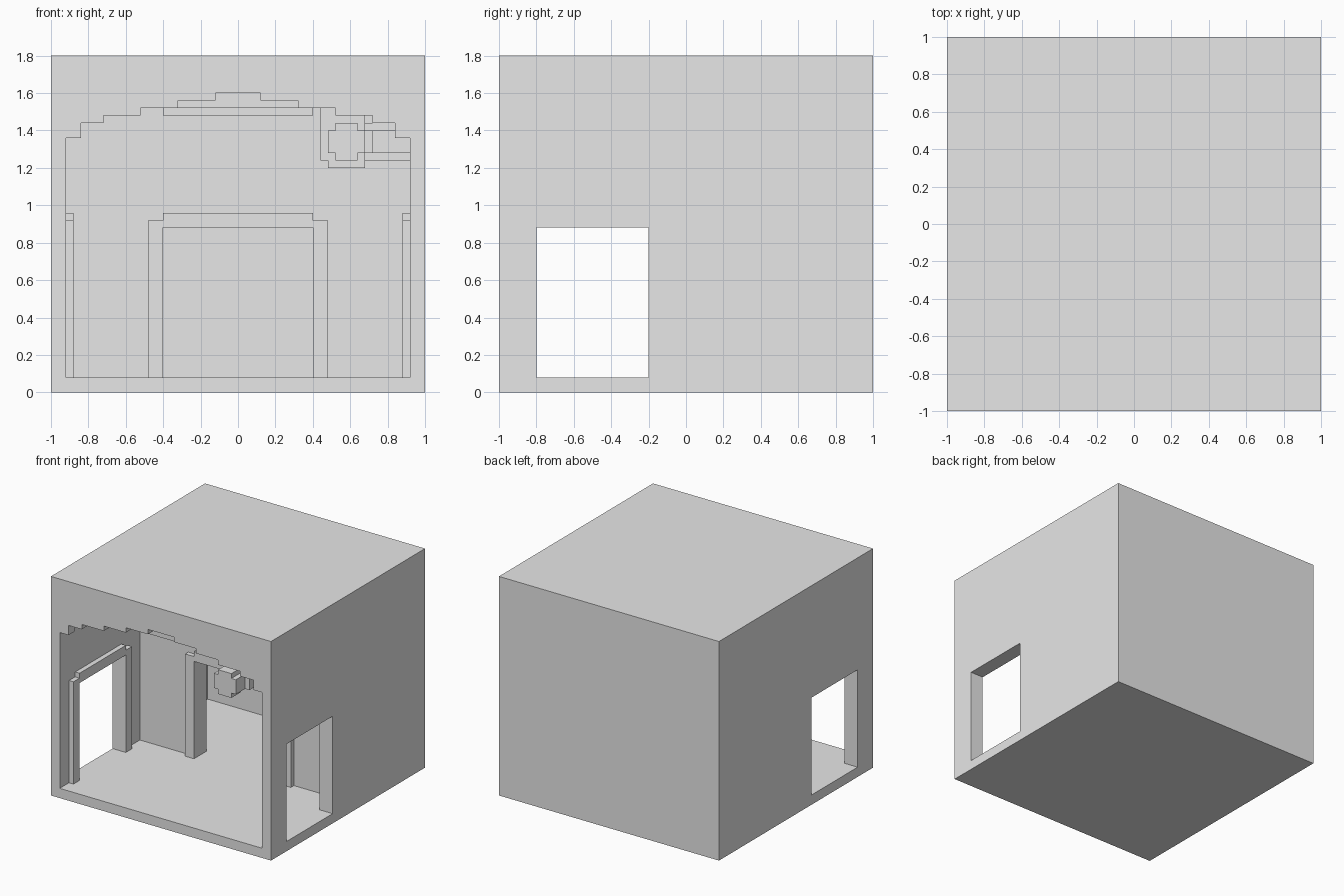
import bpy
import bmesh
from mathutils import Vector

old = bpy.data.objects.get("Cube")
if old:
    bpy.data.objects.remove(old, do_unlink=True)

plaster = bpy.data.materials.new("light_grey_plaster")
plaster.use_nodes = True
plaster.diffuse_color = (0.8, 0.8, 0.8, 1)
plaster.node_tree.nodes["Principled BSDF"].inputs["Base Color"].default_value = (0.8, 0.8, 0.8, 1)


def prism(name, profile, start, end, axis="y"):
    """Extrude an outline of (across, up) points along the x or y axis."""
    def place(u, z, d):
        return Vector((u, d, z)) if axis == "y" else Vector((d, u, z))
    bm = bmesh.new()
    face = bm.faces.new([bm.verts.new(place(u, z, start)) for u, z in profile])
    grown = bmesh.ops.extrude_face_region(bm, geom=[face])
    verts = [g for g in grown["geom"] if isinstance(g, bmesh.types.BMVert)]
    shift = place(0, 0, end) - place(0, 0, start)
    bmesh.ops.translate(bm, verts=verts, vec=shift)
    bmesh.ops.recalc_face_normals(bm, faces=bm.faces)
    mesh = bpy.data.meshes.new(name)
    bm.to_mesh(mesh)
    bm.free()
    mesh.materials.append(plaster)
    obj = bpy.data.objects.new(name, mesh)
    bpy.context.collection.objects.link(obj)
    return obj


def rect(u0, u1, z0, z1):
    return [(u0, z0), (u1, z0), (u1, z1), (u0, z1)]


def notched(u0, u1, z0, z1, n=0.04):
    """Square outline with a small step cut from every corner."""
    return [(u0 + n, z0), (u1 - n, z0), (u1 - n, z0 + n), (u1, z0 + n),
            (u1, z1 - n), (u1 - n, z1 - n), (u1 - n, z1), (u0 + n, z1),
            (u0 + n, z1 - n), (u0, z1 - n), (u0, z0 + n), (u0 + n, z0 + n)]


def door_trim(name, centre, half, start, end, axis):
    """Raised door surround with stepped upper corners."""
    w, floor, top = half + 0.08, 0.08, 0.88
    right = [(half, floor), (w, floor), (w, 0.92), (half, 0.92), (half, 0.96)]
    left = [(-u, z) for u, z in reversed(right)]
    outline = [(centre + u, z) for u, z in right + left + [(-half, top), (half, top)]]
    # drop the overlap between the trim's outer step and its inner edge
    eps = 0.0005
    outline[3] = (centre + half + eps, 0.92)
    outline[4] = (centre + half + eps, 0.96)
    outline[5] = (centre - half - eps, 0.96)
    outline[6] = (centre - half - eps, 0.92)
    return prism(name, outline, start, end, axis)


def cut(target, cutter):
    mod = target.modifiers.new("cut", "BOOLEAN")
    mod.operation = "DIFFERENCE"
    mod.solver = "EXACT"
    mod.object = cutter
    bpy.context.view_layer.objects.active = target
    bpy.ops.object.modifier_apply(modifier=mod.name)
    bpy.data.objects.remove(cutter, do_unlink=True)


# Outer block
shell = prism("room_shell", rect(-1, 1, 0, 1.8), -1, 1)

# Stepped arch across the front
steps = [(0.92, 1.36), (0.84, 1.44), (0.72, 1.48), (0.52, 1.52), (0.32, 1.56), (0.12, 1.60)]
right = [(0.92, 0.08)]
for i, (x, z) in enumerate(steps):
    if i:
        right.append((x, steps[i - 1][1]))
    right.append((x, z))
arch = right + [(-x, z) for x, z in reversed(right)]
cut(shell, prism("arch_cutter", arch, -1.1, -0.92))

# Front and back rooms, the door between them and the side doors
cut(shell, prism("front_room_cutter", rect(-0.92, 0.92, 0.08, 1.52), -0.92, 0.04))
cut(shell, prism("back_room_cutter", rect(-0.92, 0.92, 0.08, 1.52), 0.12, 0.92))
cut(shell, prism("inner_door_cutter", rect(-0.4, 0.4, 0.08, 0.88), 0.04, 0.12))
for start, end in ((-1.1, -0.92), (0.92, 1.1)):
    cut(shell, prism("side_door_cutter", rect(-0.8, -0.2, 0.08, 0.88), start, end, "x"))

# Door surrounds
door_trim("inner_door_front_trim", 0, 0.4, 0, 0.04, "y")
door_trim("inner_door_back_trim", 0, 0.4, 0.12, 0.16, "y")
door_trim("right_door_trim", -0.5, 0.3, -0.92, -0.88, "x")
door_trim("left_door_trim", -0.5, 0.3, 0.88, 0.92, "x")

# Ceiling panel
prism("ceiling_panel", rect(-0.4, 0.4, 1.48, 1.52), -0.84, -0.08)

# Fixture under the arch, with its ducts running back to the wall
prism("fixture_head", notched(0.48, 0.68, 1.24, 1.44), -1, -0.88)
prism("fixture_body", rect(0.52, 0.72, 1.28, 1.40), -0.88, -0.2)
elbow = [(0.48, 1.20), (0.68, 1.20), (0.68, 1.52), (0.44, 1.52), (0.44, 1.24), (0.48, 1.24)]
prism("duct_elbow", elbow, -0.2, 0.04)
prism("side_duct", notched(-0.18, 0.02, 1.24, 1.44), 0.66, 0.92, "x")
